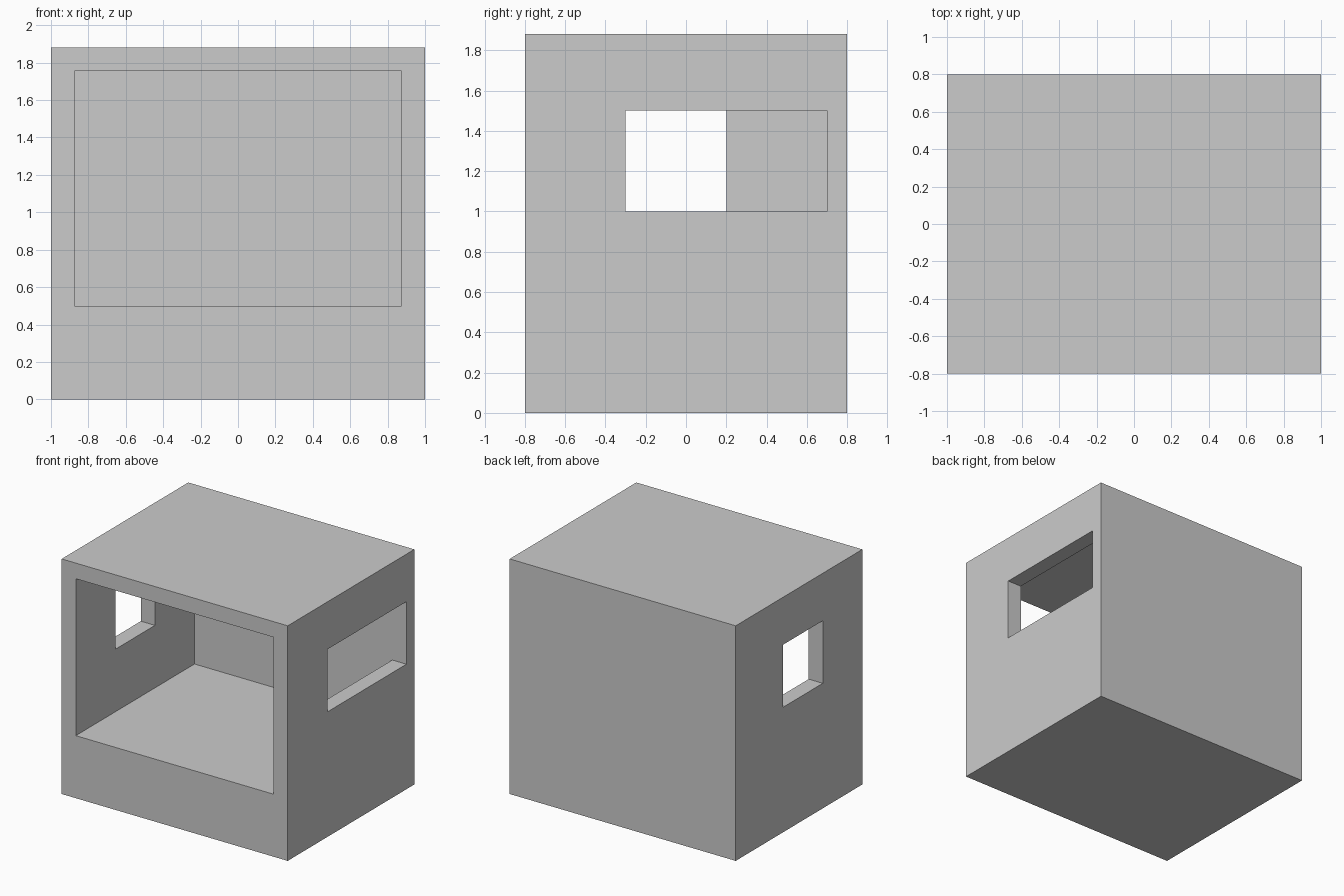
import bpy

if "Cube" in bpy.data.objects:
    bpy.data.objects.remove(bpy.data.objects["Cube"])

# Overall shell and cavity limits
W, D, H = 1.0, 0.8, 1.88
INNER_X, INNER_BACK = 0.875, 0.7


def box(name, lo, hi):
    """Box mesh object spanning two opposite corners."""
    x0, y0, z0 = lo
    x1, y1, z1 = hi
    verts = [(x, y, z) for z in (z0, z1)
             for x, y in ((x0, y0), (x1, y0), (x1, y1), (x0, y1))]
    faces = [(3, 2, 1, 0), (4, 5, 6, 7)]
    faces += [(i, (i + 1) % 4, (i + 1) % 4 + 4, i + 4) for i in range(4)]
    mesh = bpy.data.meshes.new(name)
    mesh.from_pydata(verts, [], faces)
    obj = bpy.data.objects.new(name, mesh)
    bpy.context.collection.objects.link(obj)
    return obj


def cut(target, cutter):
    """Subtract a hidden cutter with an exact boolean."""
    cutter.hide_render = True
    cutter.display_type = 'WIRE'
    cutter.hide_set(True)
    mod = target.modifiers.new(cutter.name, 'BOOLEAN')
    mod.operation = 'DIFFERENCE'
    mod.solver = 'EXACT'
    mod.object = cutter


# Solid cabin block
cabin = box("cabin_shell", (-W, -D, 0), (W, D, H))

# Interior, open through the front
cut(cabin, box("interior_cutter", (-INNER_X, -D - 0.2, 0.5),
               (INNER_X, INNER_BACK, 1.755)))

# Side windows: the right one runs to the back wall, the left is half as long
cut(cabin, box("right_window_cutter", (0.8, -0.3, 1.0),
               (W + 0.2, INNER_BACK, 1.5)))
cut(cabin, box("left_window_cutter", (-W - 0.2, -0.3, 1.0),
               (-0.8, 0.2, 1.5)))
